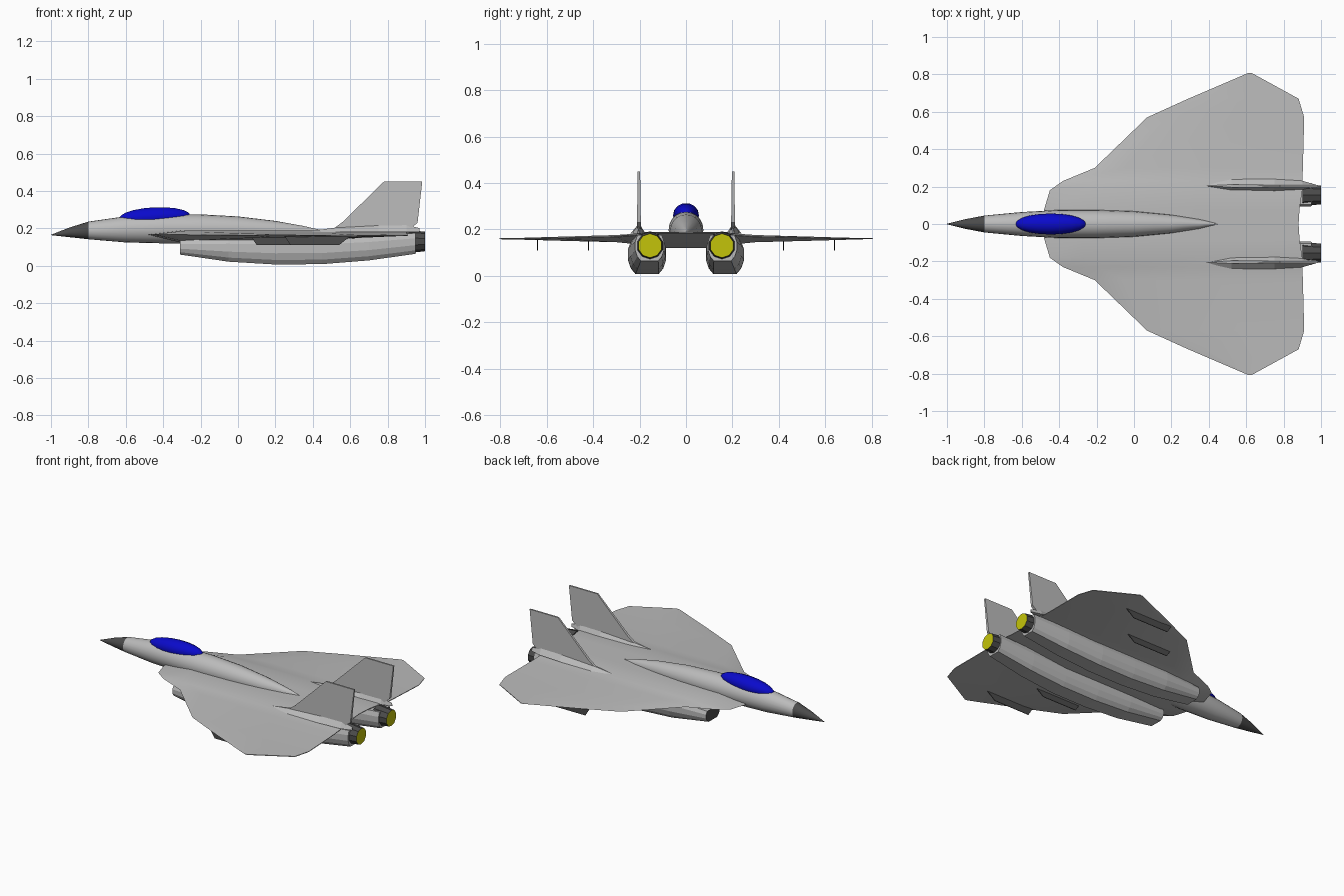
import bpy, bmesh, math
from mathutils import Vector

cube = bpy.data.objects.get("Cube")
if cube:
    bpy.data.objects.remove(cube, do_unlink=True)


def material(name, rgb):
    m = bpy.data.materials.new(name)
    m.use_nodes = True
    m.diffuse_color = (*rgb, 1)
    m.node_tree.nodes["Principled BSDF"].inputs["Base Color"].default_value = (*rgb, 1)
    return m


GREY = material("light grey", (0.5, 0.5, 0.5))
DARK = material("dark grey", (0.07, 0.07, 0.07))
BLUE = material("canopy blue", (0.003, 0.003, 0.6))
YELLOW = material("exhaust yellow", (0.55, 0.55, 0.003))


def loft(name, rings, mats, rule=None, smooth=None):
    """Skin a row of equal closed rings and cap both ends."""
    bm = bmesh.new()
    rows = [[bm.verts.new(p) for p in ring] for ring in rings]
    n = len(rows[0])
    for a, b in zip(rows, rows[1:]):
        for i in range(n):
            j = (i + 1) % n
            bm.faces.new((a[i], a[j], b[j], b[i]))
    bm.faces.new(rows[0])
    bm.faces.new(rows[-1])
    bmesh.ops.remove_doubles(bm, verts=bm.verts[:], dist=0.0003)
    bmesh.ops.recalc_face_normals(bm, faces=bm.faces[:])
    bm.normal_update()
    if rule:
        for f in bm.faces:
            f.material_index = rule(f.calc_center_median(), f.normal)
    me = bpy.data.meshes.new(name)
    bm.to_mesh(me)
    bm.free()
    for m in mats:
        me.materials.append(m)
    ob = bpy.data.objects.new(name, me)
    bpy.context.collection.objects.link(ob)
    if smooth:
        bpy.ops.object.select_all(action='DESELECT')
        ob.select_set(True)
        bpy.context.view_layer.objects.active = ob
        bpy.ops.object.shade_smooth_by_angle(angle=math.radians(smooth))
    return ob


def ellipse(x, y, z, ry, rz, n, turn=0.0):
    angles = [2 * math.pi * (i + turn) / n for i in range(n)]
    return [(x, y + ry * math.cos(a), z + rz * math.sin(a)) for a in angles]


def plate(name, outline, y, half, mat):
    """Upright sheet from an x-z outline."""
    return loft(name, [[(x, y + s * half, z) for x, z in outline] for s in (-1, 1)], [mat])


# Fuselage with dark nose cone: x, bottom, top, half width
hull = [(-1, .164, .166, .001), (-.9, .153, .205, .026), (-.8, .142, .236, .045),
        (-.6, .125, .265, .064), (-.4, .12, .277, .075), (-.2, .12, .275, .075),
        (0, .125, .264, .068), (.2, .135, .24, .049), (.35, .15, .213, .026),
        (.45, .17, .19, .002)]
loft("fuselage", [ellipse(x, 0, (b + t) / 2, w, (t - b) / 2, 20) for x, b, t, w in hull],
     [GREY, DARK], lambda c, n: int(c.x < -.8), 35)

# Canopy bubble
rings = []
for i in range(11):
    a = math.pi * i / 10
    s = max(math.sin(a), .002)
    rings.append(ellipse(-.445 - .19 * math.cos(a), 0, .261 - .008 * math.cos(a),
                         .056 * s, .053 * s, 14))
loft("canopy", rings, [BLUE], smooth=40)

# Blended wing: span, leading edge x, trailing edge x, bottom, top, trailing edge z
half_wing = [(0, -.48, .88, .12, .19, .185), (.08, -.48, .885, .12, .19, .185),
             (.18, -.45, .9, .123, .19, .184), (.23, -.38, .9, .138, .181, .174),
             (.3, -.21, .903, .145, .176, .169), (.57, .07, .91, .152, .168, .163),
             (.67, .29, .88, .155, .165, .161), (.807, .61, .63, .159, .161, .16)]
stations = [(-s[0], *s[1:]) for s in half_wing[:0:-1]] + half_wing


def wing_section(y, le, te, b, t, tz):
    at = lambda f: le + (te - le) * f
    edge = (b + 2 * t) / 3
    return [(le, y, edge), (at(.14), y, t), (at(.6), y, t), (te, y, tz + .002),
            (te, y, tz - .002), (at(.68), y, b), (at(.14), y, b)]


loft("wing", [wing_section(*s) for s in stations], [GREY], smooth=20)

# Nacelles: x, bottom, top, half width, centre offset
duct = [(-.31, .06, .135, .07, .165), (-.05, .022, .15, .08, .168), (.2, .007, .15, .082, .168),
        (.45, .009, .15, .082, .168), (.7, .029, .16, .076, .164), (.95, .064, .175, .062, .157)]


def duct_section(x, b, t, w, y, side):
    h = t - b
    half = [(.85, t), (1, t - .25 * h), (1, b + .42 * h), (.85, b + .17 * h), (.6, b)]
    ring = half + [(-k, z) for k, z in reversed(half)]
    return [(x, side * y + k * w, z) for k, z in ring]


for side, word in ((1, "far"), (-1, "near")):
    loft(word + "_nacelle", [duct_section(*d, side) for d in duct], [GREY, DARK],
         lambda c, n: int(n.x < -.9))

    # Exhaust nozzle with glowing end face
    loft(word + "_nozzle", [ellipse(x, side * .155, .13, r, r, 10, .5)
                            for x, r in ((.9, .062), (.93, .06), (1, .052))],
         [DARK, YELLOW], lambda c, n: int(n.x > .9))

    # Tail fin, tapering in thickness towards the tip
    fin = [(.5, .19), (.56, .235), (.78, .45), (.985, .45), (.96, .23), (.9, .18)]
    thick = lambda z: .009 - .014 * (z - .18)
    loft(word + "_tail_fin",
         [[(x, side * .203 + s * thick(z), z) for x, z in fin] for s in (-1, 1)], [GREY])

    # Slim fairing under the fin
    spindle = [(.38, .001, .003), (.52, .032, .022), (.75, .033, .034),
               (.9, .024, .036), (.97, .004, .02)]
    loft(word + "_fin_fairing",
         [[(x, side * .207 + w, .182), (x, side * .204 + .007 * (w > .01), .182 + h),
           (x, side * .204 - .007 * (w > .01), .182 + h), (x, side * .207 - w, .182)]
          for x, w, h in spindle], [GREY])

    # Dark pylons beneath the wing
    for x0, x1, y, place in ((.07, .41, .42, "inner"), (.25, .6, .64, "outer")):
        plate(f"{word}_{place}_pylon",
              [(x0, .158), (x0 + .03, .11), (x1 - .06, .11), (x1, .158)],
              side * y, .002, DARK)
